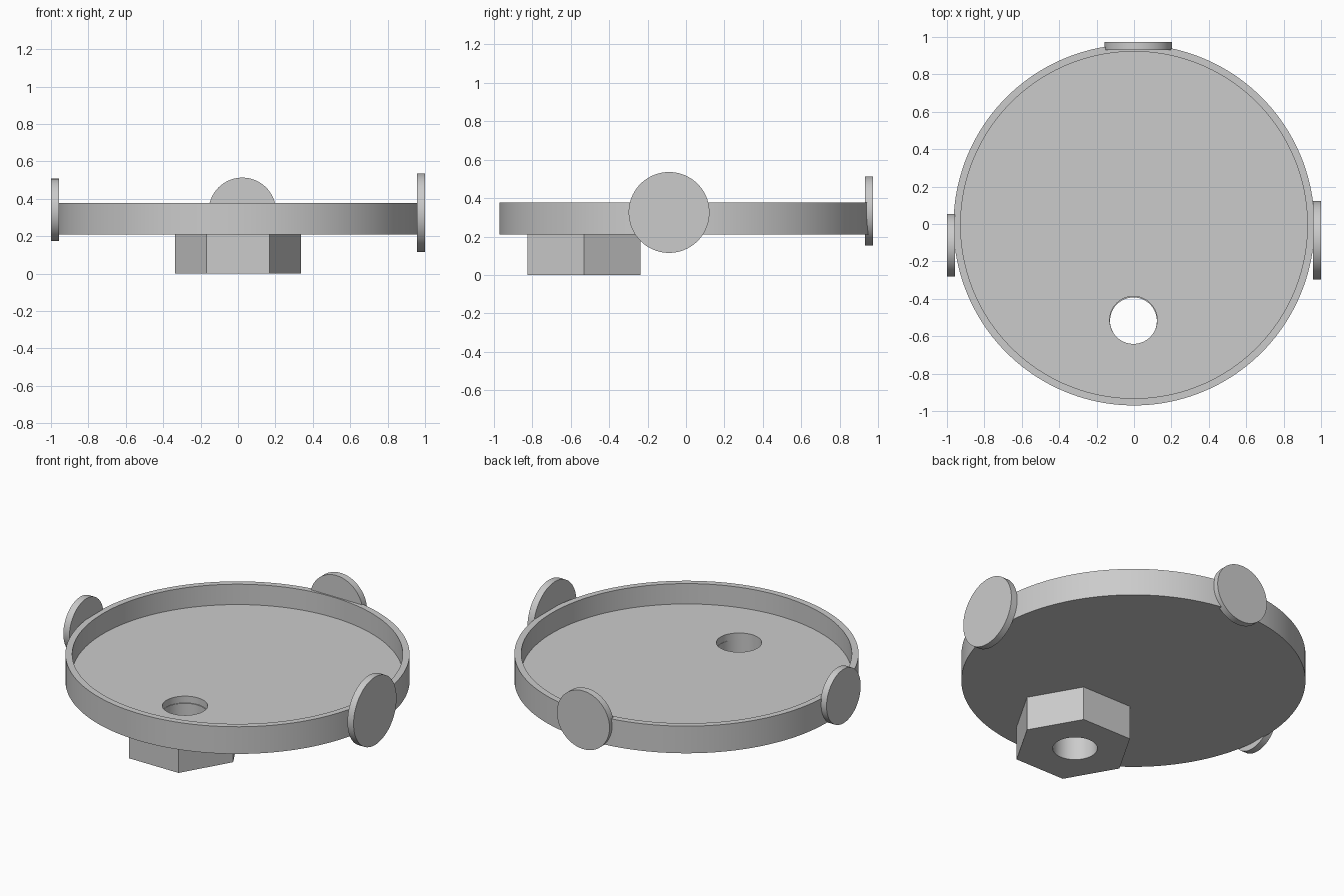
import bpy
import math
from mathutils import Matrix

cube = bpy.data.objects.get("Cube")
if cube:
    bpy.data.objects.remove(cube, do_unlink=True)

grey = bpy.data.materials.new("plain_grey")
grey.use_nodes = True
colour = (0.6, 0.6, 0.6, 1)
grey.diffuse_color = colour
grey.node_tree.nodes["Principled BSDF"].inputs["Base Color"].default_value = colour


def prism(name, centre, radius, depth, sides=96, axis="Z"):
    """Cylinder or prism centred on a point, running along the given axis."""
    turn = {"X": (0, math.pi / 2, 0), "Y": (math.pi / 2, 0, 0), "Z": (0, 0, 0)}[axis]
    bpy.ops.mesh.primitive_cylinder_add(vertices=sides, radius=radius, depth=depth,
                                        location=centre, rotation=turn)
    obj = bpy.context.object
    obj.name = name
    obj.data.materials.append(grey)
    return obj


def cut(target, cutter):
    """Subtract a cutter for good, then discard it."""
    mod = target.modifiers.new("cut", "BOOLEAN")
    mod.operation = "DIFFERENCE"
    mod.solver = "EXACT"
    mod.object = cutter
    bpy.ops.object.select_all(action="DESELECT")
    target.select_set(True)
    bpy.context.view_layer.objects.active = target
    bpy.ops.object.modifier_apply(modifier=mod.name)
    bpy.data.objects.remove(cutter, do_unlink=True)


def smooth(obj):
    bpy.ops.object.select_all(action="DESELECT")
    obj.select_set(True)
    bpy.context.view_layer.objects.active = obj
    bpy.ops.object.shade_smooth_by_angle(angle=math.radians(30))


BASE, FLOOR, RIM = 0.21, 0.252, 0.378
DISH_Y = -0.005

# Shallow round dish with a drain hole
dish = prism("dish", (0, DISH_Y, (BASE + RIM) / 2), 0.965, RIM - BASE, 160)
cut(dish, prism("recess", (0, DISH_Y, FLOOR + 0.5), 0.927, 1, 160))
cut(dish, prism("drain", (-0.003, -0.514, FLOOR), 0.127, 0.4))
smooth(dish)

# Hexagonal nut under the drain, corners pointing sideways
nut = prism("hex_nut", (0, -0.53, BASE / 2), 0.338, BASE, 6)
nut.data.transform(Matrix.Rotation(math.radians(30), 4, "Z"))
cut(nut, prism("bore", (-0.003, -0.518, BASE / 2), 0.125, 0.6))
smooth(nut)

# Three thin round discs on the rim
for name, centre, radius, axis in (
    ("left_disc", (0.979, -0.088, 0.325), 0.21, "X"),
    ("right_disc", (-0.979, -0.113, 0.34), 0.167, "X"),
    ("back_disc", (0.023, 0.951, 0.333), 0.18, "Y"),
):
    smooth(prism(name, centre, radius, 0.042, axis=axis))
